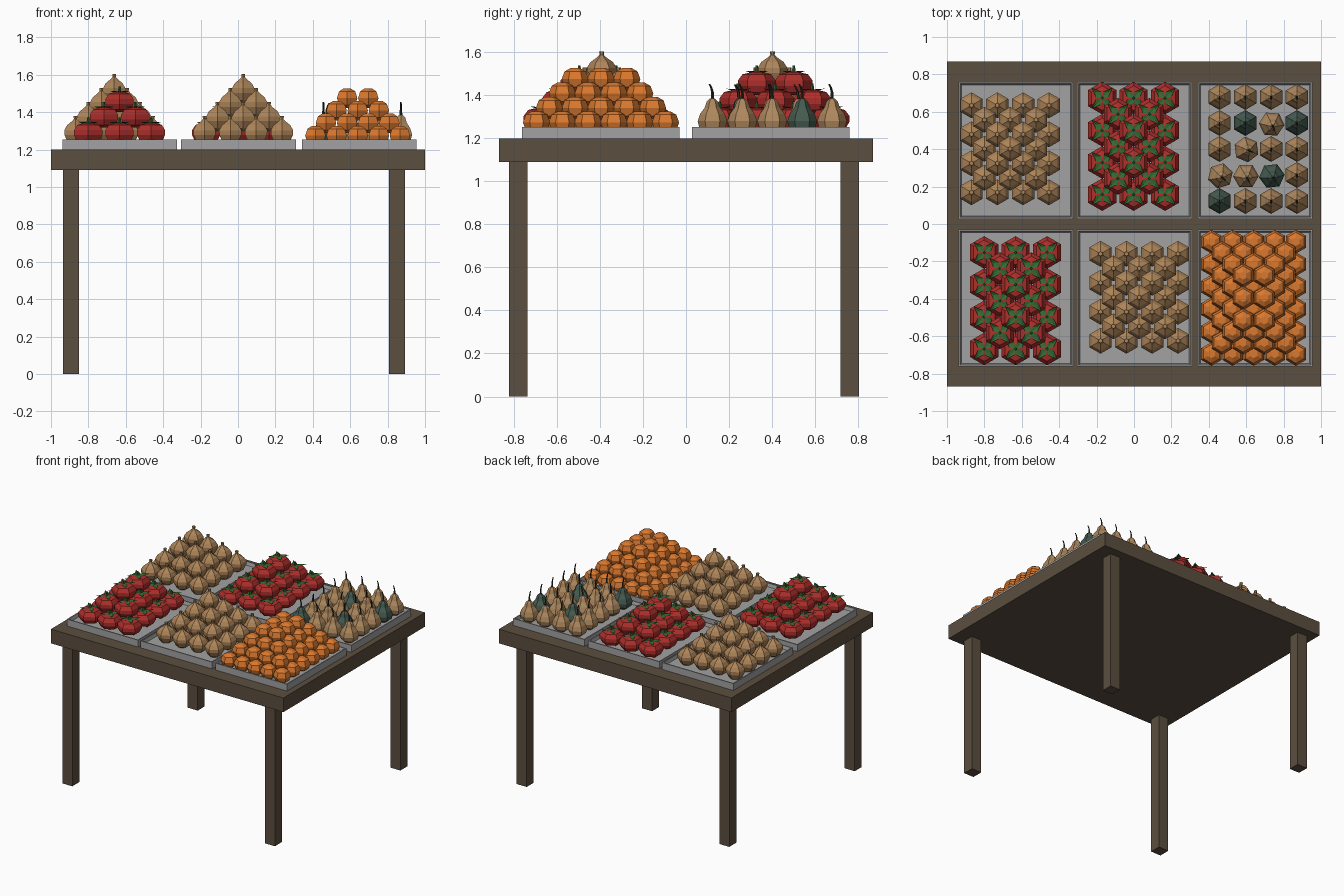
import bpy, bmesh, math, random
from mathutils import Matrix, Vector

if "Cube" in bpy.data.objects:
    bpy.data.objects.remove(bpy.data.objects["Cube"])

random.seed(4)


def material(name, r, g, b):
    m = bpy.data.materials.new(name)
    m.diffuse_color = (r, g, b, 1)
    m.use_nodes = True
    m.node_tree.nodes["Principled BSDF"].inputs["Base Color"].default_value = m.diffuse_color
    return m


WOOD = material("dark wood", 0.105, 0.077, 0.050)
GREY = material("grey tray", 0.36, 0.36, 0.36)
ONION = material("onion tan", 0.42, 0.235, 0.10)
RED = material("tomato red", 0.42, 0.028, 0.024)
LEAF = material("leaf green", 0.035, 0.15, 0.035)
ORANGE = material("orange", 0.70, 0.19, 0.028)
TAN = material("gourd tan", 0.42, 0.245, 0.11)
DARK = material("gourd green", 0.060, 0.105, 0.080)
STEM = material("dark stem", 0.025, 0.027, 0.016)


def finish(name, bm, mats):
    me = bpy.data.meshes.new(name)
    bm.to_mesh(me)
    bm.free()
    for m in mats:
        me.materials.append(m)
    ob = bpy.data.objects.new(name, me)
    bpy.context.collection.objects.link(ob)
    return ob


def box(name, x0, x1, y0, y1, z0, z1, mat):
    bm = bmesh.new()
    bmesh.ops.create_cube(bm, size=1, matrix=Matrix.Translation(((x0 + x1) / 2, (y0 + y1) / 2, (z0 + z1) / 2))
                          @ Matrix.Diagonal((x1 - x0, y1 - y0, z1 - z0, 1)))
    return finish(name, bm, [mat])


def lathe(bm, mtx, profile, sides=6, mat=0):
    """Closed turned shape; profile is (radius, height) or (radius, height, y shift)."""
    rings = []
    for p in profile:
        dy = p[2] if len(p) > 2 else 0
        rings.append([bm.verts.new(mtx @ Vector((p[0] * math.cos(a), p[0] * math.sin(a) + dy, p[1])))
                      for a in (math.pi / 2 + 2 * math.pi * i / sides for i in range(sides))])
    faces = [bm.faces.new(rings[0][::-1]), bm.faces.new(rings[-1])]
    for lo, hi in zip(rings, rings[1:]):
        for i in range(sides):
            j = (i + 1) % sides
            faces.append(bm.faces.new((lo[i], lo[j], hi[j], hi[i])))
    for f in faces:
        f.material_index = mat


def pile(name, cx, cy, z, nx, ny, dx, dy, dz, layers, add, mats):
    """Pyramid of fruit, each layer one fewer in both directions."""
    bm = bmesh.new()
    for k in range(layers):
        for i in range(nx - k):
            for j in range(ny - k):
                add(bm, Matrix.Translation((cx + (i - (nx - k - 1) / 2) * dx,
                                            cy + (j - (ny - k - 1) / 2) * dy, z + k * dz)))
    return finish(name, bm, mats)


def onion(bm, m):
    lathe(bm, m, [(.018, -.085), (.048, -.068), (.068, -.03), (.069, -.005), (.052, .022),
                  (.022, .043), (.010, .055), (.012, .072)])


def orange(bm, m):
    lathe(bm, m, [(.022, -.052), (.050, -.036), (.063, 0), (.050, .036), (.022, .052)])


def tomato(bm, m):
    lathe(bm, m, [(.035, -.055), (.070, -.042), (.087, -.012), (.087, .014), (.066, .042), (.025, .052)])
    lathe(bm, m, [(.009, .045), (.006, .082)], 4, 1)
    # leafy star, arms drooping then curling up at the tips
    c = bm.verts.new(m @ Vector((0, 0, .056)))
    for k in range(4):
        a = math.radians(45 + 90 * k)
        pt = lambda r, t, z: bm.verts.new(m @ Vector((r * math.cos(a + t), r * math.sin(a + t), z)))
        l, r, tip = pt(.034, -.6, .056), pt(.034, .6, .056), pt(.080, 0, .058)
        mid = pt(.045, 0, .050)
        for vs in ((c, l, mid), (c, mid, r), (l, tip, mid), (mid, tip, r)):
            bm.faces.new(vs).material_index = 1


# table
box("table_top", -1, 1, -.87, .87, 1.09, 1.20, WOOD)
for sx, x in (("left", -.893), ("right", .85)):
    for sy, y in (("front", -.779), ("back", .762)):
        box(f"{sy}_{sx}_leg", x - .043, x + .043, y - .043, y + .043, 0, 1.09, WOOD)

# trays: block with a sunken, sloping-sided floor
for sx, x in (("left", -.632), ("middle", .003), ("right", .648)):
    for sy, y in (("front", -.396), ("back", .394)):
        ob = box(f"{sy}_{sx}_tray", x - .307, x + .307, y - .366, y + .366, 1.20, 1.253, GREY)
        bm = bmesh.new()
        bm.from_mesh(ob.data)
        top = max(bm.faces, key=lambda f: f.calc_center_median().z)
        bmesh.ops.inset_region(bm, faces=[top], thickness=.012)
        bmesh.ops.inset_region(bm, faces=[top], thickness=.010, depth=-.025)
        bm.to_mesh(ob.data)
        bm.free()

# fruit piles
pile("front_onions", .028, -.392, 1.308, 4, 4, .138, .155, .075, 4, onion, [ONION])
pile("back_onions", -.662, .402, 1.308, 4, 4, .138, .155, .075, 4, onion, [ONION])
pile("front_tomatoes", -.633, -.41, 1.29, 3, 4, .168, .172, .083, 3, tomato, [RED, LEAF])
pile("back_tomatoes", -.002, .415, 1.29, 3, 4, .168, .172, .083, 3, tomato, [RED, LEAF])
pile("oranges", .64, -.395, 1.274, 5, 6, .113, .12, .067, 4, orange, [ORANGE])

# gourds: pear-shaped body with a thin bent stem
bm = bmesh.new()
green = {(0, 0), (2, 1), (1, 3), (3, 3)}
twisted = {(0, 1), (1, 1), (2, 1), (2, 3), (1, 2)}
for i in range(4):
    for j in range(5):
        m = Matrix.Translation((.457 + .138 * i, .123 + .139 * j, 1.225))
        if (i, j) in twisted:
            m = m @ Matrix.Rotation(random.uniform(.3, 2.5), 4, 'Z') @ Matrix.Rotation(.12, 4, 'X')
        lathe(bm, m, [(.030, 0), (.060, .022), (.069, .055), (.058, .088), (.036, .118),
                      (.027, .145), (.012, .160)], 6, 1 if (i, j) in green else 0)
        lathe(bm, m, [(.008, .155), (.006, .190), (.005, .212, -.006), (.004, .228, -.014)], 4, 2)
finish("gourds", bm, [TAN, DARK, STEM])
